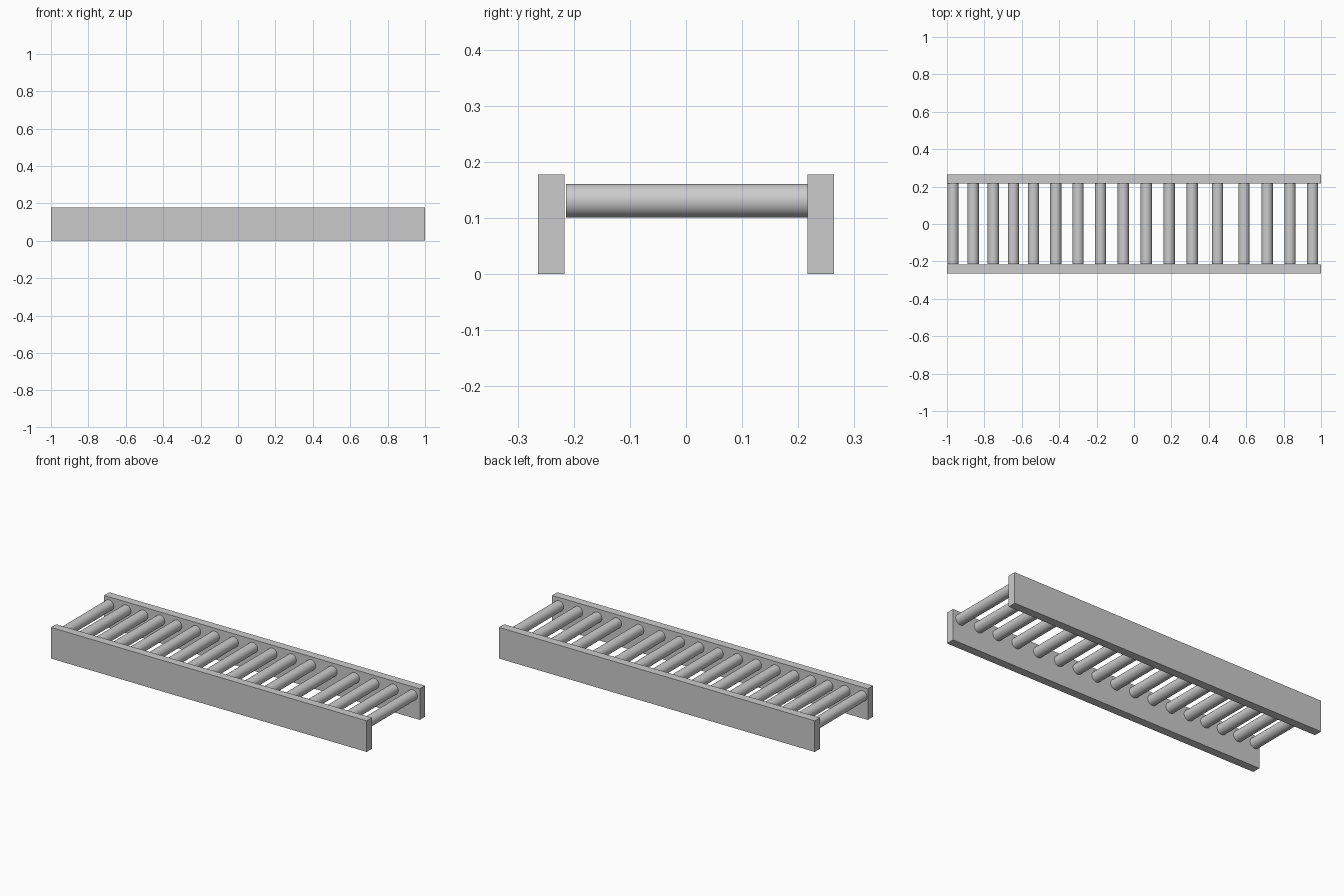
import bpy
import math

if "Cube" in bpy.data.objects:
    bpy.data.objects.remove(bpy.data.objects["Cube"])

RAIL_Y, RAIL_T, RAIL_H = 0.240, 0.047, 0.178
ROLLER_R, ROLLER_Z = 0.030, 0.131
ROLLER_START, ROLLER_END = -0.214, 0.217


def rail(name, y):
    bpy.ops.mesh.primitive_cube_add(size=1, location=(0, y, RAIL_H / 2))
    ob = bpy.context.object
    ob.name = name
    ob.scale = (2, RAIL_T, RAIL_H)
    bpy.ops.object.transform_apply(location=False, rotation=False, scale=True)


def roller(name, x):
    bpy.ops.mesh.primitive_cylinder_add(
        vertices=32, radius=ROLLER_R, depth=ROLLER_END - ROLLER_START,
        location=(x, (ROLLER_START + ROLLER_END) / 2, ROLLER_Z),
        rotation=(math.pi / 2, 0, 0))
    bpy.context.object.name = name
    bpy.ops.object.shade_smooth_by_angle(angle=math.radians(30))


# Side rails
rail("front_rail", -RAIL_Y)
rail("back_rail", RAIL_Y)

# Rollers, slightly uneven spacing
roller_x = [-0.968, -0.860, -0.752, -0.645, -0.537, -0.418, -0.299, -0.179, -0.057,
            0.066, 0.188, 0.311, 0.447, 0.588, 0.712, 0.834, 0.955]
for i, x in enumerate(roller_x, 1):
    roller(f"roller_{i:02d}", x)
